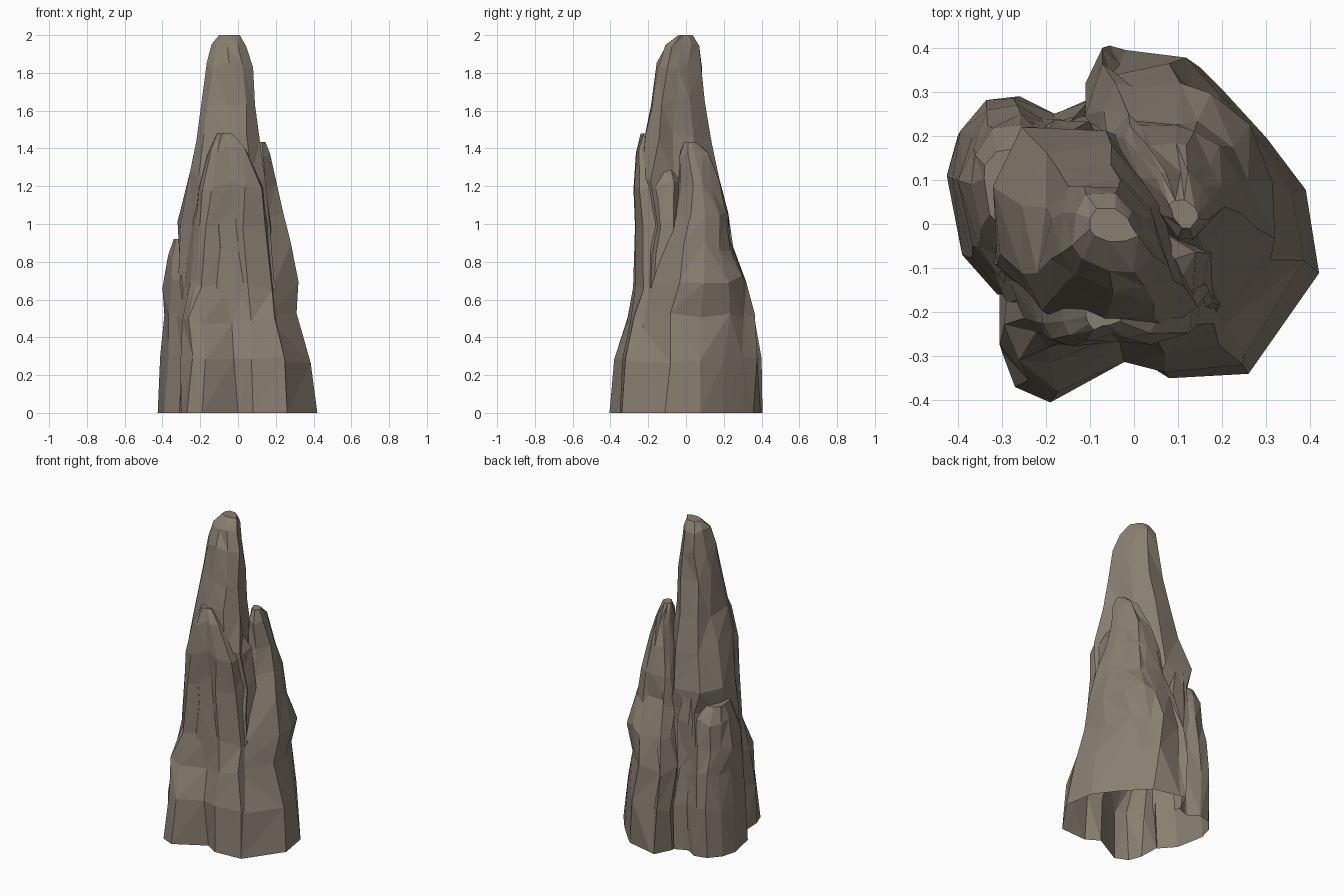
import bpy, bmesh, random
from mathutils import Vector

if "Cube" in bpy.data.objects:
    bpy.data.objects.remove(bpy.data.objects["Cube"])

random.seed(7)

rock = bpy.data.materials.new("grey brown rock")
rock.diffuse_color = (0.25, 0.21, 0.165, 1.0)
rock.use_nodes = True
rock.node_tree.nodes["Principled BSDF"].inputs["Base Color"].default_value = rock.diffuse_color


def fit(points, x0, x1, y0, y1):
    """Stretch a 2D outline to exact bounds."""
    xs = [p[0] for p in points]
    ys = [p[1] for p in points]
    return [(x0 + (x - min(xs)) / (max(xs) - min(xs)) * (x1 - x0),
             y0 + (y - min(ys)) / (max(ys) - min(ys)) * (y1 - y0)) for x, y in points]


def fill_out(x, y, amount):
    """Push a notch of the unit outline out towards its circle."""
    d = Vector((x - .5, y - .5))
    r = d.length
    d *= (r + max(0, .53 - r) * amount) / r
    return d.x + .5, d.y + .5


def spire(name, outline, levels, depth, rough=0.07, fill=0):
    """Loft a craggy footprint through levels of (z, x0, x1, y0, y1)."""
    bm = bmesh.new()
    unit = fit(outline, 0, 1, 0, 1)
    levels = [(-depth,) + levels[0][1:]] + levels
    rings = []
    for i, (z, *box) in enumerate(levels):
        amount = 0 if i < 2 else rough
        filled = [fill_out(x, y, fill * min(1, max(0, i - 1) / 3)) for x, y in unit]
        pts = [(x + random.uniform(-amount, amount), y + random.uniform(-amount, amount))
               for x, y in filled]
        flat = i < 2 or i == len(levels) - 1
        rings.append([bm.verts.new((x, y, z + (0 if flat else random.uniform(-.03, .03))))
                      for x, y in fit(pts, *box)])
    n = len(unit)
    for a, b in zip(rings, rings[1:]):
        for j in range(n):
            k = (j + 1) % n
            if random.random() < 0.5:
                bm.faces.new((a[j], a[k], b[k]))
                bm.faces.new((a[j], b[k], b[j]))
            else:
                bm.faces.new((a[j], a[k], b[j]))
                bm.faces.new((a[k], b[k], b[j]))
    bm.faces.new(rings[0])
    bm.faces.new(rings[-1])
    bmesh.ops.recalc_face_normals(bm, faces=bm.faces)
    mesh = bpy.data.meshes.new(name)
    bm.to_mesh(mesh)
    bm.free()
    mesh.materials.append(rock)
    ob = bpy.data.objects.new(name, mesh)
    bpy.context.collection.objects.link(ob)
    return ob


# tall central spire
main = spire("rock_spire",
    [(-.29, .10), (-.23, .23), (-.06, .23), (.05, .10), (.09, -.03), (.15, -.16),
     (.05, -.25), (-.10, -.25), (-.24, -.17), (-.30, -.08)],
    [(0, -.33, .24, -.28, .25), (.5, -.33, .21, -.27, .24), (.85, -.31, .18, -.26, .22),
     (1.02, -.32, .17, -.26, .22), (1.25, -.255, .145, -.255, .18), (1.45, -.22, .115, -.215, .135),
     (1.65, -.19, .09, -.185, .10), (1.83, -.165, .08, -.155, .085),
     (1.94, -.14, .045, -.11, .07), (2.0, -.10, .01, -.04, .035)], .05, .04)

# front buttress with its lobed foot and blunt shoulder
front = spire("front_buttress",
    [(-.31, -.10), (-.305, -.16), (-.30, -.29), (-.27, -.37), (-.19, -.405), (0, -.30),
     (.08, -.35), (.26, -.34), (.29, -.05), (0, .12), (-.25, .05)],
    [(0, -.31, .29, -.405, .12), (.28, -.305, .265, -.38, .10), (.5, -.295, .23, -.315, .08),
     (.68, -.28, .205, -.28, .06), (1.0, -.25, .17, -.27, .04), (1.2, -.22, .14, -.278, .03),
     (1.38, -.165, .045, -.265, -.02), (1.48, -.11, -.03, -.24, -.12)], .06, .04, .5)

# right and back spire
right = spire("right_spire",
    [(.42, -.11), (.39, .08), (.30, .20), (.20, .31), (.15, .36), (-.02, .40), (-.055, .41),
     (-.11, .30), (-.07, .15), (.02, -.05), (.13, -.30), (.26, -.34)],
    [(0, -.11, .42, -.34, .405), (.28, -.11, .385, -.32, .40), (.5, -.11, .31, -.27, .365),
     (.7, -.08, .32, -.20, .32), (.88, -.06, .28, -.11, .25), (1.05, -.03, .24, -.06, .225),
     (1.2, .01, .205, -.04, .185), (1.35, .05, .17, -.035, .12), (1.435, .08, .145, -.01, .055)],
    .07, .04, .6)

# low left shoulder
left = spire("left_shoulder",
    [(-.11, .28), (-.19, .245), (-.26, .29), (-.34, .27), (-.40, .20), (-.425, .11),
     (-.39, -.07), (-.31, -.16), (-.16, -.10), (-.08, .12)],
    [(0, -.425, -.08, -.16, .29), (.3, -.412, -.08, -.16, .285), (.52, -.39, -.11, -.14, .27),
     (.68, -.40, -.13, -.12, .25), (.82, -.37, -.16, -.08, .225), (.92, -.34, -.2, -.01, .17)],
    .08, .05)

# low crag filling the back cleft
crag = spire("back_crag",
    [(-.08, .18), (-.12, .25), (-.2, .25), (-.28, .2), (-.2, .1), (-.1, .1)],
    [(0, -.25, -.06, .06, .245), (.5, -.26, -.06, .06, .245), (.8, -.26, -.07, .06, .235),
     (1.0, -.24, -.12, .08, .215)], .09, .05)

# fuse all masses into one shell
parts = [front, right, left, crag]
for ob in parts:
    mod = main.modifiers.new(ob.name, 'BOOLEAN')
    mod.operation = 'UNION'
    mod.solver = 'EXACT'
    mod.object = ob
deps = bpy.context.evaluated_depsgraph_get()
fused = bpy.data.meshes.new_from_object(main.evaluated_get(deps))
main.modifiers.clear()
main.data = fused
for ob in parts:
    bpy.data.objects.remove(ob)

# trim level with the ground and leave the base open
bm = bmesh.new()
bm.from_mesh(fused)
bmesh.ops.bisect_plane(bm, geom=bm.verts[:] + bm.edges[:] + bm.faces[:], dist=1e-5,
                       plane_co=Vector((0, 0, 0)), plane_no=Vector((0, 0, 1)), clear_inner=True)
for f in bm.faces:
    f.smooth = False
    f.material_index = 0
bm.to_mesh(fused)
bm.free()
fused.materials.clear()
fused.materials.append(rock)
